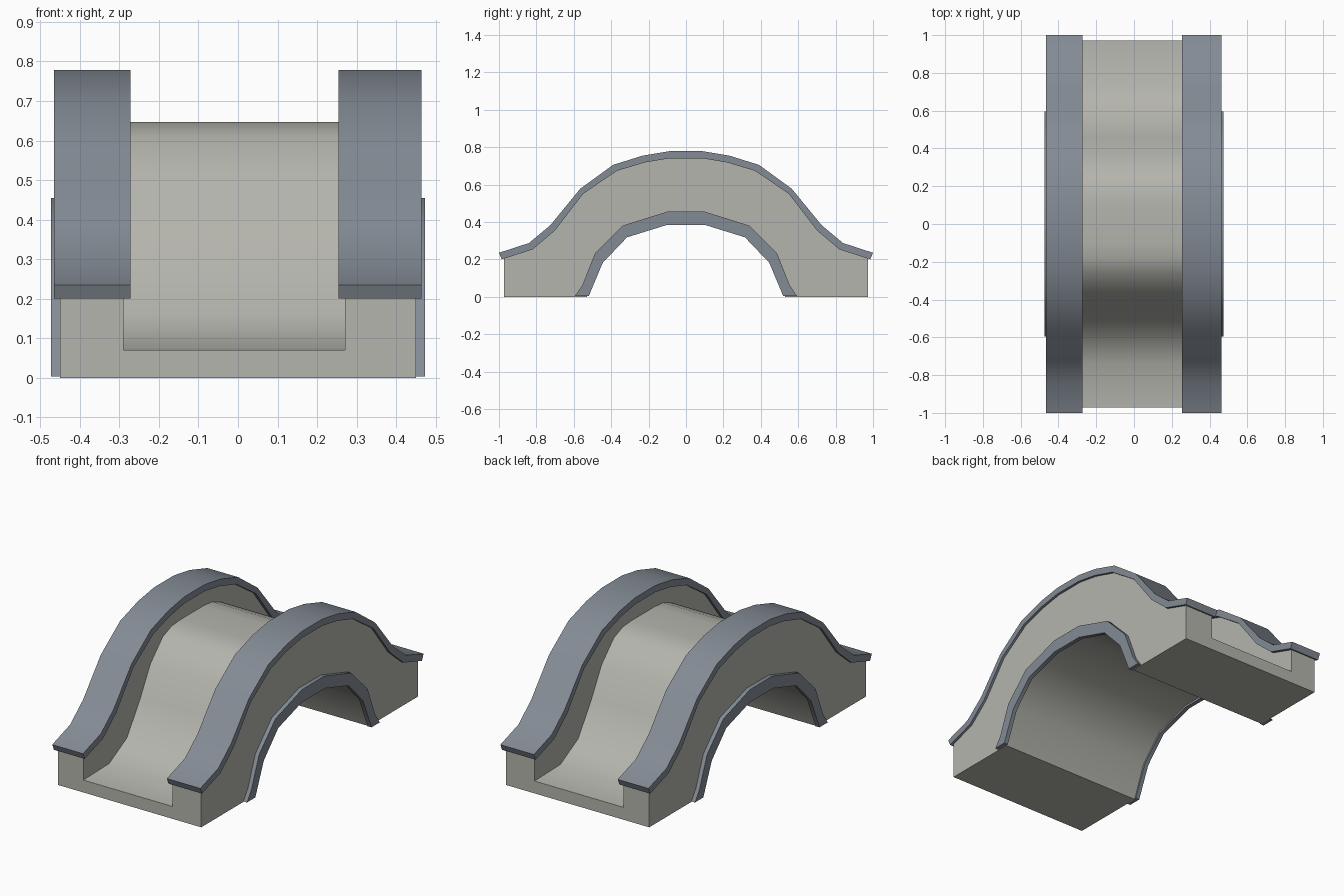
import bpy, bmesh, math

if "Cube" in bpy.data.objects:
    bpy.data.objects.remove(bpy.data.objects["Cube"])

# Half profiles (y, z), from the outer end to the crown; mirrored in y
CAP_TOP = [(1.0, .235), (.84, .287), (.725, .383), (.565, .578), (.39, .705), (.23, .755), (.09, .778)]
CAP_LOW = [(.985, .2), (.82, .253), (.70, .355), (.55, .55), (.37, .673), (.22, .718), (.09, .74)]
DECK = [(.972, .07), (.74, .075), (.58, .16), (.46, .34), (.37, .5), (.26, .61), (.18, .641), (.1, .647)]
TRIM_OUT = [(.595, .003), (.555, .06), (.487, .232), (.34, .38), (.10, .455)]
TRIM_IN = [(.52, .003), (.445, .182), (.315, .318), (.105, .383)]
ARCH = [(.53, 0), (.455, .188), (.32, .328), (.105, .395)]


def full(half):
    """Mirror a half profile into a run from -y to +y."""
    return [(-y, z) for y, z in half] + [(y, z) for y, z in reversed(half)]


def material(name, color):
    m = bpy.data.materials.new(name)
    m.diffuse_color = color
    m.use_nodes = True
    m.node_tree.nodes["Principled BSDF"].inputs["Base Color"].default_value = m.diffuse_color
    return m


def prism(name, profile, x0, x1, mat):
    """Extrude a closed yz profile from x0 to x1."""
    bm = bmesh.new()
    a = [bm.verts.new((x0, y, z)) for y, z in profile]
    b = [bm.verts.new((x1, y, z)) for y, z in profile]
    bm.faces.new(a)
    bm.faces.new(b[::-1])
    for i in range(len(a)):
        j = (i + 1) % len(a)
        bm.faces.new((a[i], b[i], b[j], a[j]))
    bmesh.ops.recalc_face_normals(bm, faces=bm.faces[:])
    me = bpy.data.meshes.new(name)
    bm.to_mesh(me)
    bm.free()
    me.materials.append(mat)
    ob = bpy.data.objects.new(name, me)
    bpy.context.collection.objects.link(ob)
    return ob


def activate(ob):
    bpy.ops.object.select_all(action='DESELECT')
    ob.select_set(True)
    bpy.context.view_layer.objects.active = ob


stone = material("stone", (.46, .46, .42, 1))
slate = material("slate", (.23, .26, .30, 1))

# Bridge body with its arched opening
body_top = full([(.972, .205)] + CAP_LOW[1:])
body = prism("bridge_body", [(-.972, 0)] + body_top + [(.972, 0)] + full(ARCH)[::-1], -.45, .45, stone)

# Roadway channel cut between the parapets
channel = [(-1.2, 1), (-1.2, .07)] + full(DECK) + [(1.2, .07), (1.2, 1)]
cutter = prism("roadway_cutter", channel, -.29, .27, stone)
cutter.hide_render = True
mod = body.modifiers.new("roadway", 'BOOLEAN')
mod.operation = 'DIFFERENCE'
mod.solver = 'EXACT'
mod.object = cutter
activate(body)
bpy.ops.object.modifier_apply(modifier=mod.name)
bpy.data.objects.remove(cutter, do_unlink=True)
parts = [body]

# Parapet caps and arch trims on both sides
cap = full(CAP_TOP) + full(CAP_LOW)[::-1]
trim = full(TRIM_OUT) + full(TRIM_IN)[::-1]
for side, cx, tx in (("left", (-.465, -.272), (-.473, -.449)),
                     ("right", (.254, .464), (.449, .473))):
    parts.append(prism(side + "_parapet_cap", cap, *cx, slate))
    parts.append(prism(side + "_arch_trim", trim, *tx, slate))

for ob in parts:
    activate(ob)
    bpy.ops.object.shade_smooth_by_angle(angle=math.radians(40))
